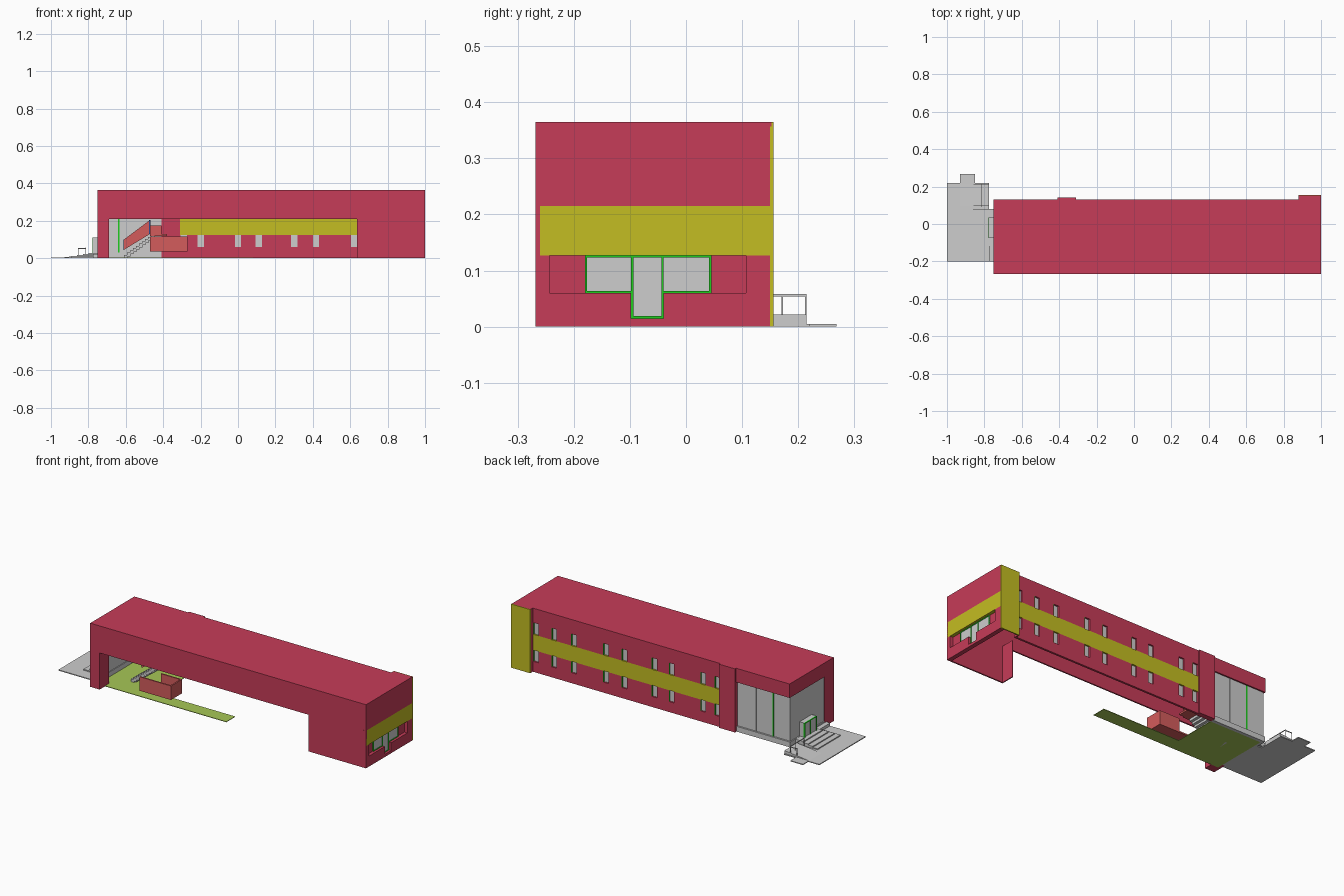
import bpy, bmesh

def material(name, rgb):
    m = bpy.data.materials.new(name)
    lin = [(c / 255 / 12.92) if c < 10 else ((c / 255 + 0.055) / 1.055) ** 2.4 for c in rgb]
    m.diffuse_color = (*lin, 1)
    return m

RED = material("crimson wall", (198, 60, 88))
YEL = material("yellow band", (196, 189, 34))
GRY = material("light grey", (205, 205, 205))
GRN = material("frame green", (30, 205, 30))
LAWN = material("lawn green", (166, 198, 86))
PINK = material("salmon stair", (212, 92, 92))
BLUE = material("blue edge", (45, 75, 150))

def prism(name, mat, pts, y0, y1):
    """Extrude an x-z profile along y."""
    bm = bmesh.new()
    f = bm.faces.new([bm.verts.new((x, y0, z)) for x, z in pts])
    r = bmesh.ops.extrude_face_region(bm, geom=[f])
    for v in r["geom"]:
        if isinstance(v, bmesh.types.BMVert):
            v.co.y = y1
    bmesh.ops.recalc_face_normals(bm, faces=bm.faces)
    me = bpy.data.meshes.new(name)
    bm.to_mesh(me)
    bm.free()
    me.materials.append(mat)
    ob = bpy.data.objects.new(name, me)
    bpy.context.collection.objects.link(ob)
    return ob

def box(name, mat, x0, x1, y0, y1, z0, z1):
    return prism(name, mat, [(x0, z0), (x1, z0), (x1, z1), (x0, z1)], y0, y1)

T = 0.365          # roof height
B0, B1 = 0.12, 0.132  # back wall thickness range

# roof, with the two bumps over the pillar and the corner
box("roof", RED, -0.75, 1, -0.268, B1, T - 0.008, T)
box("roof_corner", RED, 0.88, 1, B1, 0.152, T - 0.008, T)

# front beam and its end supports with short returns
box("front_beam", RED, -0.75, 1, -0.268, -0.26, 0.21, T - 0.008)
box("front_right_wall", RED, 0.635, 1, -0.268, -0.26, 0, 0.21)
box("front_right_return", RED, 0.635, 0.641, -0.26, -0.185, 0, 0.21)
box("front_left_leg", RED, -0.75, -0.69, -0.268, -0.185, 0, T - 0.008)

# back wall: plain strips plus two rows of recessed windows
XL, XR = -0.31, 0.88
windows = [-0.29, -0.2, 0.0, 0.11, 0.30, 0.417, 0.62, 0.745, 0.86]
HW = 0.017
box("back_base", RED, XL, XR, B0, B1, 0, 0.06)
box("back_yellow_band", YEL, XL, XR, B0, B1, 0.125, 0.215)
box("back_top", RED, XL, XR, B0, B1, 0.282, T - 0.008)
for z0, z1 in ((0.06, 0.125), (0.215, 0.282)):
    edge = XL
    for w in windows:
        if w - HW > edge:
            box("back_pier", RED, edge, w - HW, B0, B1, z0, z1)
        box("window_pane", GRY, w - HW, w + HW, B0, B0 + 0.003, z0, z1)
        box("window_frame", GRN, w + HW - 0.003, w + HW, B0 + 0.003, B1 - 0.001, z0, z1)
        edge = w + HW
    box("back_pier", RED, edge, XR, B0, B1, z0, z1)

# back corner block
box("corner_back", YEL, 0.88, 1, 0.15, 0.156, 0, T)
box("corner_side", RED, 0.88, 0.886, B0, 0.15, 0, T - 0.008)

# right wall with recessed glazing
S0, S1 = 0.975, 1.0
Y0, Y1 = -0.26, 0.15
box("right_top", RED, S0, S1, Y0, Y1, 0.215, T - 0.008)
box("right_yellow_band", YEL, S0, S1, -0.268, Y1, 0.127, 0.215)
box("right_yellow_front_cap", RED, S0, S1 - 0.0005, -0.2685, -0.26, 0.127, 0.215)
box("right_base_front", RED, S0, S1, Y0, -0.098, 0, 0.06)
box("right_base_back", RED, S0, S1, -0.04, Y1, 0, 0.06)
box("right_sill", RED, S0, S1, -0.098, -0.04, 0, 0.015)
box("right_side_front", RED, S0, S1, Y0, -0.243, 0.06, 0.127)
box("right_side_back", RED, S0, S1, 0.107, Y1, 0.06, 0.127)
box("right_recess_panel", RED, S0, S0 + 0.006, -0.243, 0.107, 0.06, 0.127)
box("right_glass", GRY, S0, S0 + 0.009, -0.18, 0.045, 0.06, 0.127)
box("right_door_glass", GRY, S0, S0 + 0.009, -0.098, -0.04, 0.015, 0.06)
FX0, FX1 = S0 + 0.006, S0 + 0.012
for y, z in ((-0.18, 0.06), (-0.098, 0.015), (-0.044, 0.015), (0.041, 0.06)):
    box("right_mullion", GRN, FX0, FX1, y, y + 0.004, z, 0.127)
for y0, y1, z in ((-0.18, -0.098, 0.06), (-0.04, 0.045, 0.06), (-0.098, -0.04, 0.015), (-0.18, 0.045, 0.123)):
    box("right_rail", GRN, FX0, FX1, y0, y1, z, z + 0.004)

# pillar beside the glazed hall
box("back_pillar", RED, -0.41, -0.31, 0.112, 0.142, 0, T)

# glazed hall: fascia, glass, base, mullions
box("fascia_back", RED, -0.75, -0.41, B0 + 0.004, B1, 0.285, T - 0.008)
box("fascia_left", RED, -0.75, -0.742, -0.185, B0 + 0.004, 0.285, T - 0.008)
box("glass_back", GRY, -0.745, -0.41, 0.112, 0.118, 0.03, 0.3)
box("glass_left", GRY, -0.745, -0.739, -0.185, 0.112, 0.03, 0.3)
box("glass_base_back", GRY, -0.75, -0.41, 0.11, 0.128, 0, 0.03)
box("glass_base_left", GRY, -0.75, -0.735, -0.185, 0.11, 0, 0.03)
box("hall_mullion", GRN, -0.641, -0.633, 0.109, 0.121, 0.03, 0.29)
for x in (-0.53, -0.745):
    box("hall_joint", GRY, x, x + 0.004, 0.109, 0.121, 0.03, 0.29)

# entrance vestibule
box("vestibule", GRY, -0.775, -0.745, -0.075, 0.035, 0.028, 0.11)
for y in (-0.075, -0.022, 0.031):
    box("vestibule_post", GRN, -0.779, -0.772, y, y + 0.005, 0.028, 0.11)
box("vestibule_head", GRN, -0.779, -0.772, -0.075, 0.036, 0.106, 0.11)

# lawn plates
box("lawn", LAWN, -0.735, -0.41, -0.22, 0.11, 0, 0.003)
box("lawn_strip", LAWN, -0.41, 0.08, -0.22, -0.14, 0, 0.003)

# forecourt: slab, low steps and ramp
box("forecourt", GRY, -1, -0.775, -0.2, 0.22, 0, 0.005)
box("forecourt_edge", GRY, -0.775, -0.75, -0.2, 0.07, 0, 0.022)
box("forecourt_tongue", GRY, -0.93, -0.85, 0.22, 0.268, 0, 0.005)
for i in range(4):
    box("entrance_step", GRY, -0.89 + 0.03 * i, -0.75, -0.13 + 0.012 * i, 0.08, 0.005, 0.011 + 0.006 * i)
prism("ramp", GRY, [(-0.93, 0.005), (-0.775, 0.005), (-0.775, 0.022), (-0.85, 0.014)], 0.1, 0.215)

# ramp handrail
for x, y in ((-0.815, 0.09), (-0.815, 0.17), (-0.815, 0.212), (-0.855, 0.212)):
    box("rail_post", GRY, x, x + 0.003, y, y + 0.003, 0.005, 0.056)
box("rail_long", GRY, -0.815, -0.812, 0.09, 0.215, 0.054, 0.058)
box("rail_short", GRY, -0.855, -0.812, 0.212, 0.215, 0.05, 0.054)

# stair: treads between two sloping parapets
N = 10
for i in range(N):
    x, z = -0.61 + 0.016 * i, 0.018 + 0.012 * i
    box("tread", GRY, x, x + 0.02, -0.1, 0.0, max(0, z - 0.02), z)
slope = [(-0.61, 0.045), (-0.47, 0.13), (-0.47, 0.205), (-0.61, 0.1)]
prism("parapet_back", PINK, slope, 0.0, 0.008)
box("parapet_blue_low", BLUE, -0.613, -0.61, 0.0, 0.008, 0.045, 0.1)
box("parapet_blue_high", BLUE, -0.475, -0.467, -0.002, 0.01, 0.13, 0.205)
box("upper_landing", PINK, -0.47, -0.38, -0.1, 0.1, 0.12, 0.13)
box("upper_landing_front", PINK, -0.47, -0.41, -0.108, -0.1, 0.12, 0.175)

# lower landing with parapet walls
box("landing_floor", PINK, -0.47, -0.27, -0.214, -0.12, 0.035, 0.043)
box("landing_front", PINK, -0.47, -0.27, -0.222, -0.214, 0.035, 0.115)
box("landing_right", PINK, -0.278, -0.27, -0.214, -0.12, 0.035, 0.115)
box("landing_back", PINK, -0.4, -0.278, -0.128, -0.12, 0.043, 0.115)
